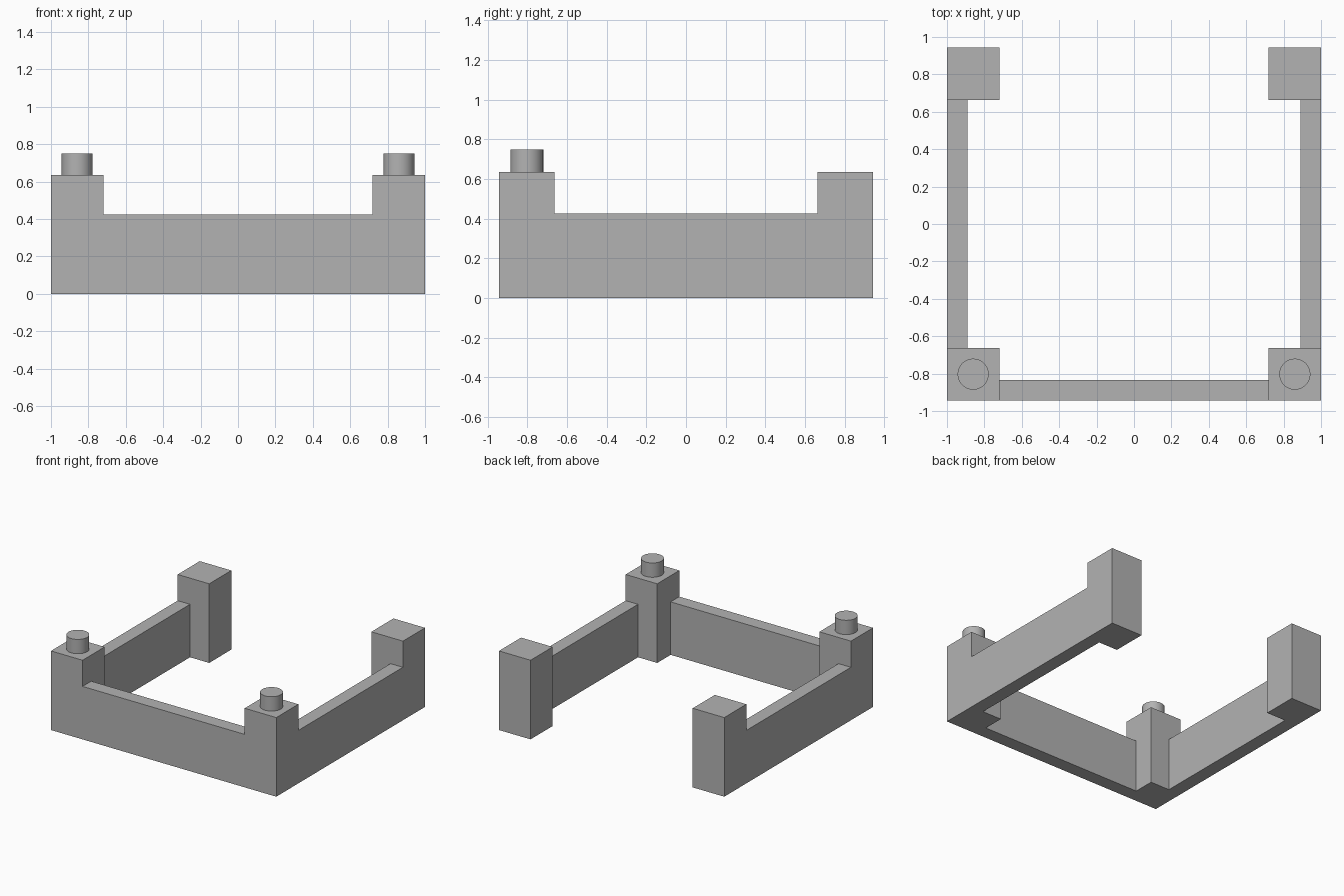
import bpy
import math

if "Cube" in bpy.data.objects:
    bpy.data.objects.remove(bpy.data.objects["Cube"], do_unlink=True)

# Overall proportions
HALF_X, HALF_Y = 1.0, 0.943
POST, WALL = 0.28, 0.11
POST_H, WALL_H = 0.635, 0.425
PEG_R, PEG_TOP = 0.083, 0.75

grey = bpy.data.materials.new("plain_grey")
grey.use_nodes = True
colour = (0.45, 0.45, 0.45, 1)
grey.diffuse_color = colour
grey.node_tree.nodes["Principled BSDF"].inputs["Base Color"].default_value = colour


def box(name, x0, x1, y0, y1, height):
    """Box standing on the ground between the given limits."""
    bpy.ops.mesh.primitive_cube_add(
        size=1, location=((x0 + x1) / 2, (y0 + y1) / 2, height / 2))
    obj = bpy.context.object
    obj.name = name
    obj.scale = (abs(x1 - x0), abs(y1 - y0), height)
    bpy.ops.object.transform_apply(location=False, rotation=False, scale=True)
    obj.data.materials.append(grey)


def peg(name, x, y):
    """Round locating peg on top of a post."""
    bpy.ops.mesh.primitive_cylinder_add(
        vertices=64, radius=PEG_R, depth=PEG_TOP - POST_H,
        location=(x, y, (PEG_TOP + POST_H) / 2))
    obj = bpy.context.object
    obj.name = name
    obj.data.materials.append(grey)
    bpy.ops.object.shade_smooth_by_angle(angle=math.radians(30))


inner_x, inner_y = HALF_X - POST, HALF_Y - POST

for side, sx in (("left", 1), ("right", -1)):
    # Corner posts
    for end, sy in (("front", -1), ("back", 1)):
        box(f"{end}_{side}_post", sx * inner_x, sx * HALF_X,
            sy * inner_y, sy * HALF_Y, POST_H)
    # Side wall, flush with the outer faces of the posts
    box(f"{side}_wall", sx * (HALF_X - WALL), sx * HALF_X,
        -inner_y, inner_y, WALL_H)
    # Peg on the front post only
    peg(f"{side}_peg", sx * (HALF_X - POST / 2), -(HALF_Y - POST / 2))

# Front wall; the back stays open
box("front_wall", -inner_x, inner_x, -HALF_Y, -HALF_Y + WALL, WALL_H)
